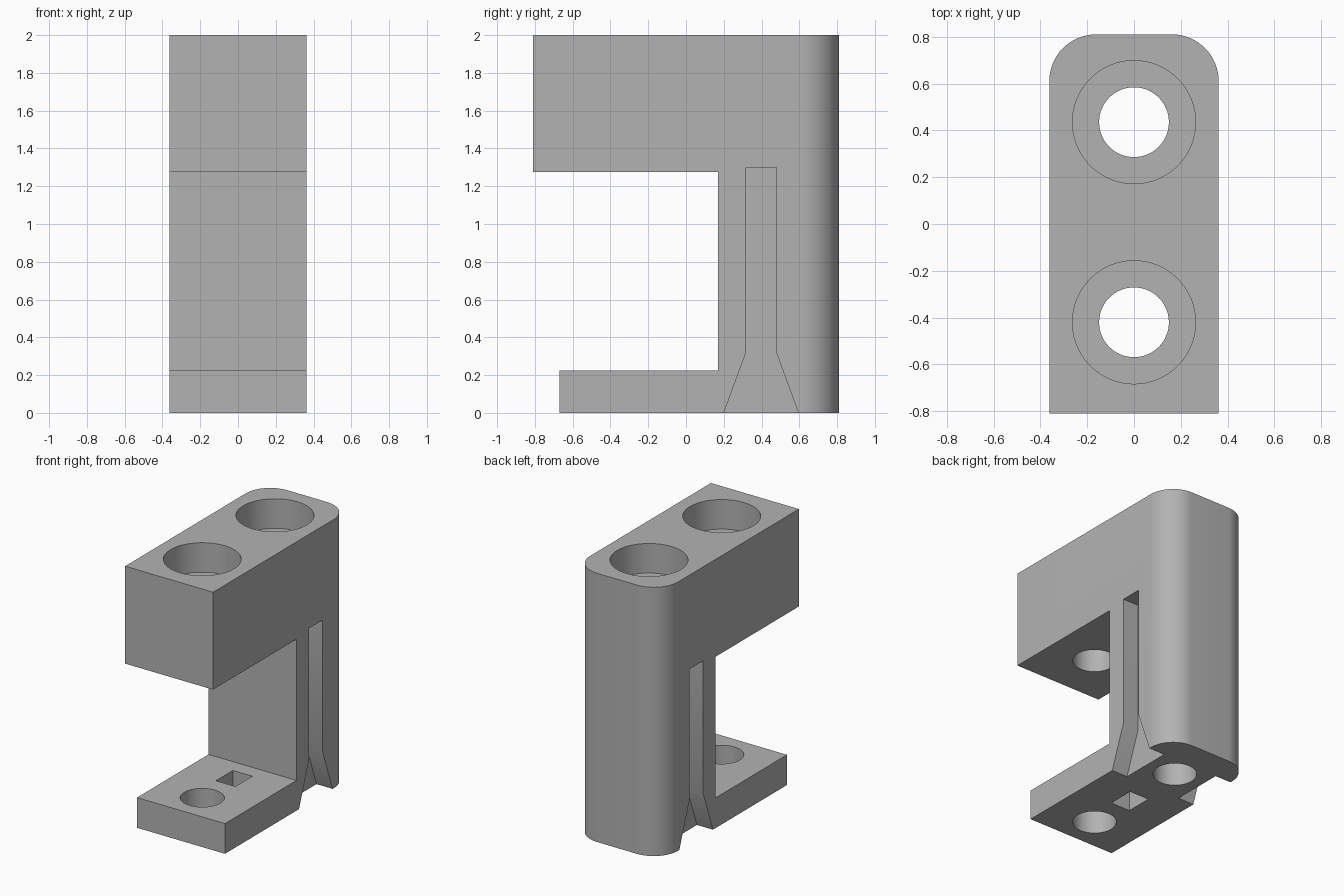
import bpy, bmesh, math

if "Cube" in bpy.data.objects:
    bpy.data.objects.remove(bpy.data.objects["Cube"], do_unlink=True)

HALF = 0.362          # half the width of the part
HOLES = (0.435, -0.42)  # y positions of the two bolt holes

grey = bpy.data.materials.new("plain_grey")
grey.use_nodes = True
colour = (0.45, 0.45, 0.45, 1)
grey.diffuse_color = colour
grey.node_tree.nodes["Principled BSDF"].inputs["Base Color"].default_value = colour


def finish(name, bm):
    bmesh.ops.recalc_face_normals(bm, faces=bm.faces)
    mesh = bpy.data.meshes.new(name)
    bm.to_mesh(mesh)
    bm.free()
    mesh.materials.append(grey)
    obj = bpy.data.objects.new(name, mesh)
    bpy.context.collection.objects.link(obj)
    return obj


def side_profile(name, points, x0, x1, corner=0):
    """Extrude a (y, z) outline along x, optionally rounding the back corners."""
    bm = bmesh.new()
    face = bm.faces.new([bm.verts.new((x0, y, z)) for y, z in points])
    moved = bmesh.ops.extrude_face_region(bm, geom=[face])["geom"]
    verts = [v for v in moved if isinstance(v, bmesh.types.BMVert)]
    bmesh.ops.translate(bm, verts=verts, vec=(x1 - x0, 0, 0))
    if corner:
        back = max(y for y, z in points)
        edges = [e for e in bm.edges
                 if all(abs(v.co.y - back) < 1e-4 for v in e.verts)
                 and abs(e.verts[0].co.x - e.verts[1].co.x) < 1e-4]
        bmesh.ops.bevel(bm, geom=edges, offset=corner, segments=16,
                        profile=0.5, affect='EDGES')
    return finish(name, bm)


def cylinder(name, y, radius, z0, z1):
    bm = bmesh.new()
    bmesh.ops.create_cone(bm, cap_ends=True, segments=64, radius1=radius,
                          radius2=radius, depth=z1 - z0)
    bmesh.ops.translate(bm, verts=bm.verts, vec=(0, y, (z0 + z1) / 2))
    return finish(name, bm)


def cut(target, cutter):
    mod = target.modifiers.new("cut", 'BOOLEAN')
    mod.operation = 'DIFFERENCE'
    mod.solver = 'EXACT'
    mod.object = cutter
    bpy.context.view_layer.objects.active = target
    bpy.ops.object.modifier_apply(modifier=mod.name)
    bpy.data.objects.remove(cutter, do_unlink=True)


# C-shaped body with rounded back corners
bracket = side_profile("bracket_body", [
    (-0.67, 0), (0.81, 0), (0.81, 2), (-0.81, 2),
    (-0.81, 1.275), (0.17, 1.275), (0.17, 0.225), (-0.67, 0.225)],
    -HALF, HALF, corner=0.2)

# Bolt holes with wide counterbores at the top
for y in HOLES:
    cut(bracket, cylinder("bolt_hole_cutter", y, 0.149, -0.1, 2.1))
    cut(bracket, cylinder("counterbore_cutter", y, 0.263, 1.78, 2.1))

# Flared side slots, one on each side
slot = [(0.2, 0), (0.2, -0.1), (0.595, -0.1), (0.595, 0),
        (0.478, 0.32), (0.478, 1.3), (0.318, 1.3), (0.318, 0.32)]
for side in (-1, 1):
    cut(bracket, side_profile("slot_cutter", slot, side * 0.23, side * 0.5))

# Square hole through the foot
cut(bracket, side_profile("square_hole_cutter", [
    (-0.145, -0.1), (0.055, -0.1), (0.055, 0.4), (-0.145, 0.4)], -0.08, 0.08))

# Smooth curved walls, sharp edges elsewhere
bpy.ops.object.select_all(action='DESELECT')
bracket.select_set(True)
bpy.context.view_layer.objects.active = bracket
bpy.ops.object.shade_smooth_by_angle(angle=math.radians(25))
